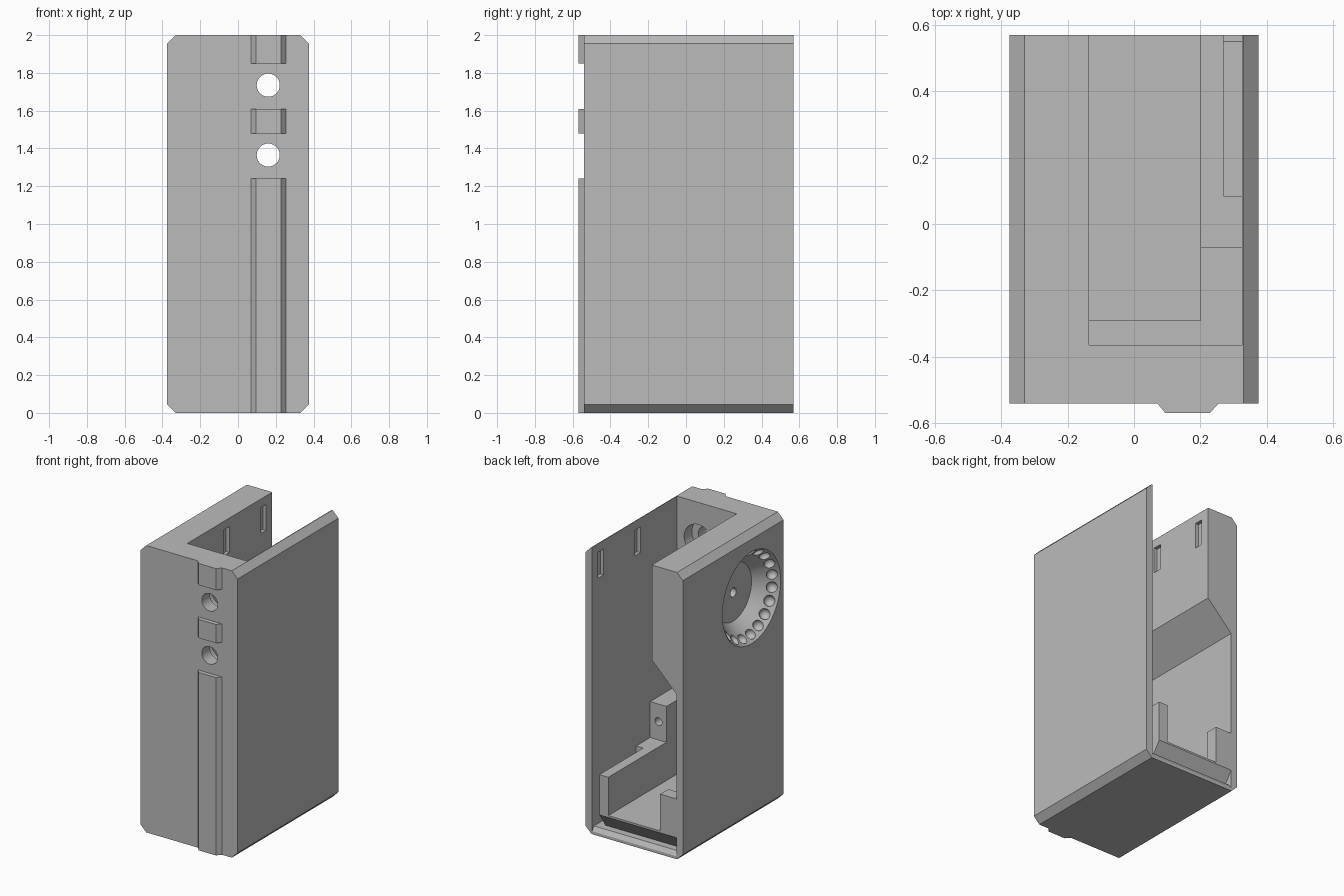
import bpy, bmesh, math
from mathutils import Matrix, Vector

if "Cube" in bpy.data.objects:
    bpy.data.objects.remove(bpy.data.objects["Cube"])

grey = bpy.data.materials.new("plain grey")
grey.diffuse_color = (0.5, 0.5, 0.5, 1)
grey.use_nodes = True
grey.node_tree.nodes["Principled BSDF"].inputs["Base Color"].default_value = grey.diffuse_color


def finish(name, bm):
    bmesh.ops.recalc_face_normals(bm, faces=bm.faces)
    me = bpy.data.meshes.new(name)
    bm.to_mesh(me)
    bm.free()
    me.materials.append(grey)
    ob = bpy.data.objects.new(name, me)
    bpy.context.collection.objects.link(ob)
    return ob


def prism(name, profile, axis, a, b):
    """Extrude a 2D profile along an axis from a to b."""
    place = {"x": lambda u, v, t: (t, u, v),
             "y": lambda u, v, t: (u, t, v),
             "z": lambda u, v, t: (u, v, t)}[axis]
    bm = bmesh.new()
    lo = [bm.verts.new(place(u, v, a)) for u, v in profile]
    hi = [bm.verts.new(place(u, v, b)) for u, v in profile]
    bm.faces.new(lo)
    bm.faces.new(hi)
    n = len(profile)
    for i in range(n):
        j = (i + 1) % n
        bm.faces.new((lo[i], lo[j], hi[j], hi[i]))
    return finish(name, bm)


def box(name, x0, x1, y0, y1, z0, z1):
    return prism(name, [(x0, y0), (x1, y0), (x1, y1), (x0, y1)], "z", z0, z1)


def cone(name, axis, start, length, r1, r2, sides=64):
    """Cylinder or cone running from start along +axis."""
    bm = bmesh.new()
    direction = Vector((1, 0, 0)) if axis == "x" else Vector((0, 1, 0))
    mat = (Matrix.Translation(Vector(start) + direction * length / 2)
           @ direction.to_track_quat("Z", "Y").to_matrix().to_4x4())
    bmesh.ops.create_cone(bm, cap_ends=True, segments=sides, radius1=r1,
                          radius2=r2, depth=length, matrix=mat)
    return finish(name, bm)


def cut(target, cutter):
    cutter.hide_render = True
    mod = target.modifiers.new("cut", "BOOLEAN")
    mod.operation, mod.solver, mod.object = "DIFFERENCE", "EXACT", cutter
    bpy.context.view_layer.objects.active = target
    bpy.ops.object.modifier_apply(modifier=mod.name)
    bpy.data.objects.remove(cutter)


# Housing with four chamfered long edges
W, C, FRONT, BACK = 0.375, 0.045, -0.54, 0.57
right = [(W - C, 0), (W, C), (W, 2 - C), (W - C, 2)]
housing = prism("housing", right + [(-x, z) for x, z in reversed(right)], "y", FRONT, BACK)

# Cavity open at the back and top, with a thicker upper left wall
cut(housing, prism("cavity_cutter",
                   [(0.325, 0.05), (0.325, 2.2), (-0.135, 2.2), (-0.135, 1.34),
                    (-0.325, 1.15), (-0.325, 0.05)], "y", -0.365, 0.8))

# Bevel on the rear edge of the floor
cut(housing, prism("floor_bevel_cutter", [(0.55, 0.05), (0.59, -0.01), (0.59, 0.1), (0.55, 0.1)],
                   "x", -0.325, 0.325))

# Front holes, counterbored from inside
for z in (1.735, 1.365):
    cut(housing, cone("hole_cutter", "y", (0.16, -0.7, z), 0.5, 0.061, 0.061, 48))
    cut(housing, cone("counterbore_cutter", "y", (0.16, -0.45, z), 0.2, 0.11, 0.11, 48))

# Latch slots near the top of both side walls
for y in (0.474, 0.068):
    for x in (0.325, -0.135):
        cut(housing, box("slot_cutter", x - 0.025, x + 0.025, y - 0.03, y + 0.03, 1.76, 1.94))

# Conical dish in the left side with a centre hole and a ring of dimples
DY, DZ = -0.186, 1.547
cut(housing, cone("dish_cutter", "x", (-0.41, DY, DZ), 0.175, 0.35, 0.20, 96))
cut(housing, cone("dish_hole_cutter", "x", (-0.3, DY, DZ), 0.3, 0.032, 0.032, 32))
bm = bmesh.new()
COUNT = 20
for i in range(COUNT):
    a = 2 * math.pi * (i + 0.5) / COUNT
    centre = Vector((-0.335, DY + 0.285 * math.cos(a), DZ + 0.285 * math.sin(a)))
    bmesh.ops.create_uvsphere(bm, u_segments=20, v_segments=12, radius=0.036,
                              matrix=Matrix.Translation(centre))
cut(housing, finish("dimple_cutter", bm))

# Front rail, broken around the two holes
rail = [(0.07, FRONT), (0.095, -0.57), (0.228, -0.57), (0.255, FRONT)]
for name, z0, z1 in (("lower_rail", 0, 1.24), ("middle_rail", 1.48, 1.61), ("upper_rail", 1.85, 2)):
    prism(name, rail, "z", z0, z1)

# Cradle base with a sloped rear underside
prism("cradle_base", [(-0.365, 0.05), (0.5, 0.05), (BACK, 0.15), (BACK, 0.163), (-0.365, 0.163)],
      "x", -0.325, 0.27)

# Cradle side wall, stepping out to meet the housing wall
prism("cradle_side", [(0.2, -0.07), (0.325, -0.07), (0.325, 0.085), (0.27, 0.085),
                      (0.27, BACK), (0.2, BACK)], "z", 0.163, 0.43)
box("cradle_side_foot", 0.27, 0.325, -0.365, 0.085, 0.05, 0.163)

# Short post at the rear left corner
box("cradle_post", -0.325, -0.2, 0.48, BACK, 0.163, 0.42)

# Taller corner block along the front with a screw hole
tower = prism("cradle_tower", [(-0.325, -0.365), (0.325, -0.365), (0.325, -0.07),
                               (0.2, -0.07), (0.2, -0.29), (-0.325, -0.29)], "z", 0.163, 0.68)
cut(tower, cone("screw_hole_cutter", "y", (0.262, -0.2, 0.557), 0.2, 0.028, 0.028, 24))

# Smooth the round surfaces only
for ob in (housing, tower):
    bpy.ops.object.select_all(action="DESELECT")
    ob.select_set(True)
    bpy.context.view_layer.objects.active = ob
    bpy.ops.object.shade_smooth_by_angle(angle=math.radians(30))
